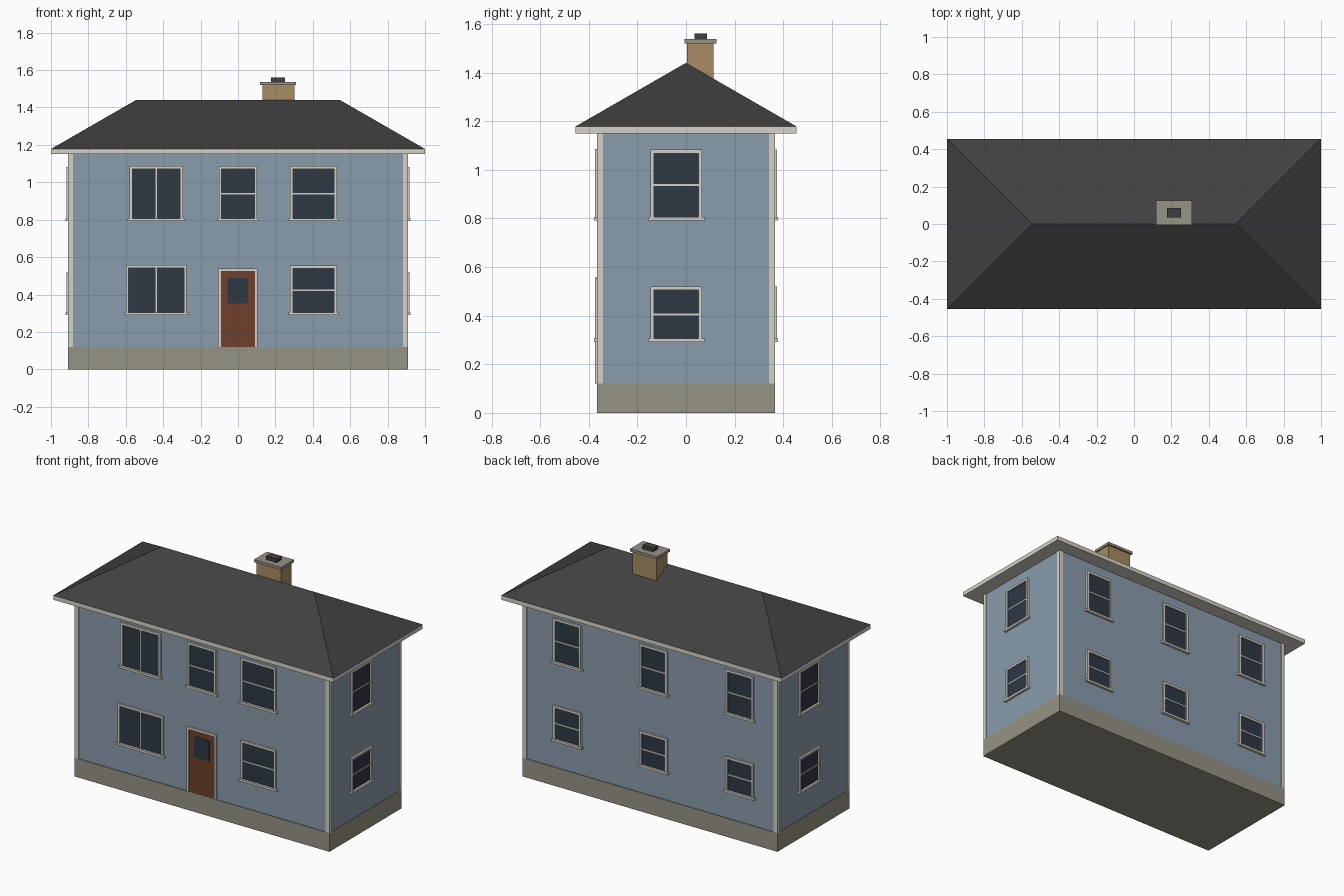
import bpy, bmesh
from mathutils import Matrix, Vector
from math import pi

cube = bpy.data.objects.get("Cube")
if cube:
    bpy.data.objects.remove(cube, do_unlink=True)


def material(name, rgb):
    lin = [((c / 255 + 0.055) / 1.055) ** 2.4 for c in rgb] + [1]
    m = bpy.data.materials.new(name)
    m.use_nodes = True
    m.diffuse_color = lin
    m.node_tree.nodes["Principled BSDF"].inputs["Base Color"].default_value = lin
    return m


SIDING = material("blue siding", (138, 156, 172))
TRIM = material("off white trim", (212, 209, 199))
STONE = material("foundation stone", (150, 146, 132))
ROOF = material("roof shingle", (64, 64, 64))
GLASS = material("dark glass", (47, 56, 69))
DOOR = material("brown door", (112, 64, 44))
BRICK = material("tan brick", (168, 140, 97))


def boxes(name, mat, parts, matrix=Matrix()):
    """One object from boxes given as (low corner, high corner)."""
    bm = bmesh.new()
    for lo, hi in parts:
        lo, hi = Vector(lo), Vector(hi)
        fit = Matrix.Translation((lo + hi) / 2) @ Matrix.Diagonal((*(hi - lo), 1))
        bmesh.ops.create_cube(bm, size=1, matrix=matrix @ fit)
    return finish(name, mat, bm)


def finish(name, mat, bm):
    bmesh.ops.recalc_face_normals(bm, faces=bm.faces)
    mesh = bpy.data.meshes.new(name)
    bm.to_mesh(mesh)
    bm.free()
    mesh.materials.append(mat)
    ob = bpy.data.objects.new(name, mesh)
    bpy.context.collection.objects.link(ob)
    return ob


# Body
HX, HY = 0.905, 0.362
BASE, EAVE = 0.12, 1.15
boxes("foundation", STONE, [((-0.91, -0.367, 0), (0.91, 0.367, BASE))])
boxes("walls", SIDING, [((-HX, -HY, BASE), (HX, HY, EAVE))])
corners = []
for sx in (-1, 1):
    for sy in (-1, 1):
        xs = sorted((sx * 0.883, sx * 0.91))
        ys = sorted((sy * 0.342, sy * 0.367))
        corners.append(((xs[0], ys[0], BASE), (xs[1], ys[1], EAVE)))
boxes("corner_boards", TRIM, corners)

# Hipped roof on its eave board
boxes("eaves", TRIM, [((-1, -0.455, EAVE), (1, 0.455, 1.178))])
bm = bmesh.new()
rim = [bm.verts.new((x, y, 1.178)) for x, y in
       ((-1, -0.455), (1, -0.455), (1, 0.455), (-1, 0.455))]
west, east = [bm.verts.new((x, 0, 1.44)) for x in (-0.545, 0.545)]
for face in ((rim[0], rim[1], east, west), (rim[1], rim[2], east),
             (rim[2], rim[3], west, east), (rim[3], rim[0], west), rim[::-1]):
    bm.faces.new(face)
finish("hip_roof", ROOF, bm)

# Chimney
boxes("chimney", BRICK, [((0.13, 0.005, 1.3), (0.302, 0.114, 1.522))])
boxes("chimney_cap", STONE, [((0.118, -0.006, 1.52), (0.311, 0.126, 1.537))])
boxes("chimney_flue", ROOF, [((0.176, 0.034, 1.53), (0.252, 0.086, 1.56))])

# Wall frames: local x runs along the wall, local -y points outwards
WALLS = {
    "front": Matrix.Translation((0, -HY, 0)),
    "back": Matrix.Translation((0, HY, 0)) @ Matrix.Rotation(pi, 4, "Z"),
    "left": Matrix.Translation((HX, 0, 0)) @ Matrix.Rotation(pi / 2, 4, "Z"),
    "right": Matrix.Translation((-HX, 0, 0)) @ Matrix.Rotation(-pi / 2, 4, "Z"),
}
EDGE, OUT = 0.015, -0.012


def surround(u, w, z0, z1):
    """Two jambs and a head around an opening."""
    a, b = u - w / 2, u + w / 2
    return [((a, OUT, z0), (a + EDGE, 0, z1)),
            ((b - EDGE, OUT, z0), (b, 0, z1)),
            ((a + EDGE, OUT, z1 - EDGE), (b - EDGE, 0, z1))]


def window(wall, label, u, w, z0, z1, casement=False):
    a, b, mid = u - w / 2, u + w / 2, (z0 + z1) / 2 - 0.005
    name, m = f"{wall}_{label}_window", WALLS[wall]
    boxes(name + "_glass", GLASS, [((a + 0.01, -0.003, z0), (b - 0.01, 0, z1 - 0.01))], m)
    parts = surround(u, w, z0, z1)
    parts.append(((a - 0.01, -0.017, z0 - 0.01), (b + 0.01, 0, z0 + 0.004)))
    if casement:
        parts.append(((u - 0.004, -0.008, z0), (u + 0.004, 0, z1 - EDGE)))
    else:
        parts.append(((a + EDGE, -0.008, mid - 0.004), (b - EDGE, 0, mid + 0.004)))
    boxes(name + "_frame", TRIM, parts, m)


# Front windows
UP, LOW = 0.802, 0.301
window("front", "upper_wide", -0.437, 0.285, UP, 1.086, True)
window("front", "lower_wide", -0.437, 0.325, LOW, 0.557, True)
window("front", "upper_middle", 0, 0.205, UP, 1.086)
window("front", "upper_end", 0.404, 0.25, UP, 1.086)
window("front", "lower_end", 0.404, 0.25, LOW, 0.555)

# Back and side windows
for i, u in enumerate((-0.59, 0.025, 0.64)):
    window("back", f"upper_{i + 1}", u, 0.2, UP, 1.083)
    window("back", f"lower_{i + 1}", u, 0.2, LOW, 0.52)
for wall in ("left", "right"):
    window(wall, "upper", -0.04, 0.212, UP, 1.083)
    window(wall, "lower", -0.04, 0.212, LOW, 0.52)

# Front door
front = WALLS["front"]
boxes("door_frame", TRIM, surround(-0.001, 0.212, BASE, 0.54), front)
boxes("door", DOOR, [((-0.094, -0.004, BASE), (0.092, 0, 0.528))], front)
boxes("door_glass", GLASS, [((-0.055, -0.007, 0.353), (0.053, -0.003, 0.488))], front)
